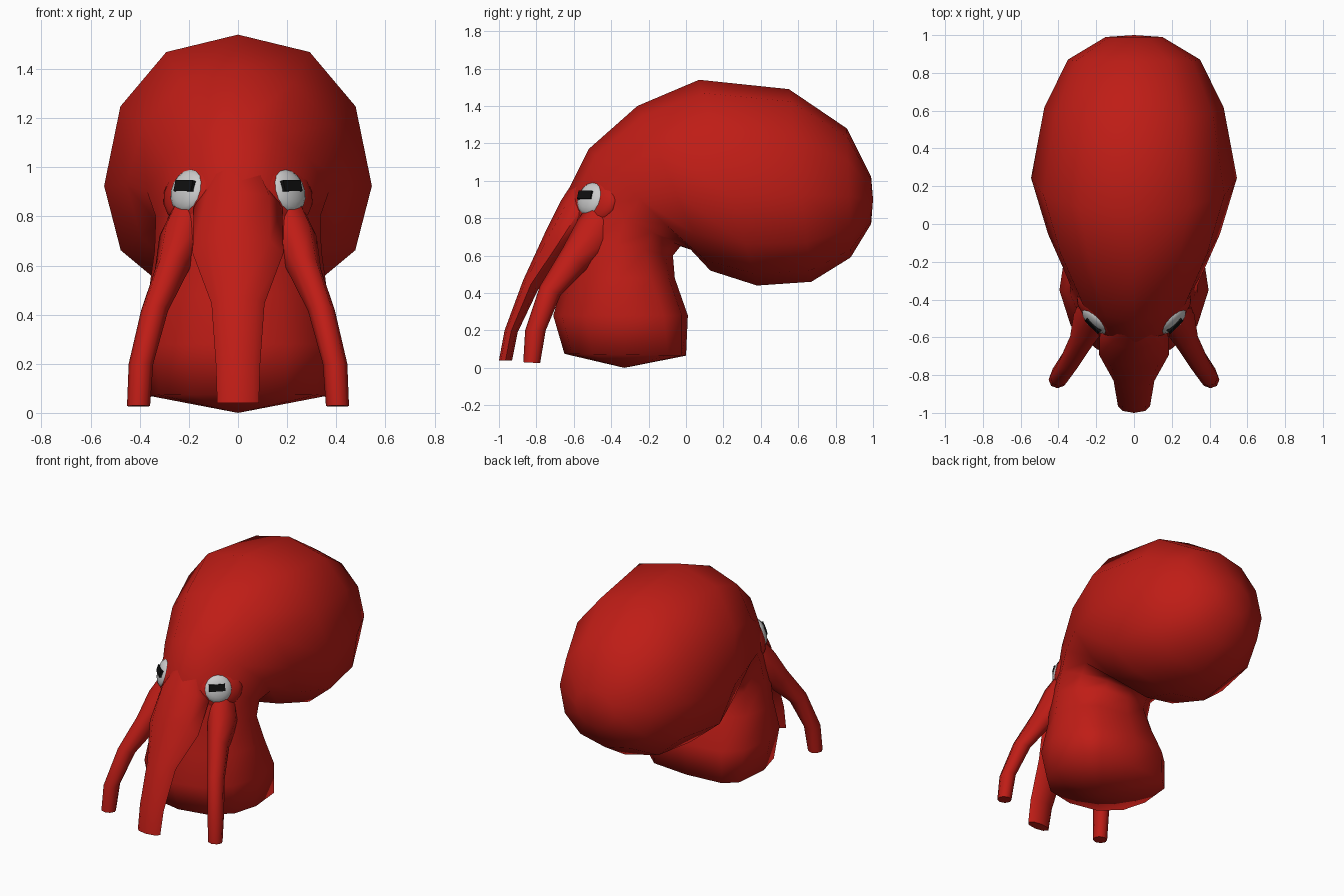
import bpy, bmesh
from math import sin, cos, pi, radians, copysign
from mathutils import Vector, Matrix

if "Cube" in bpy.data.objects:
    bpy.data.objects.remove(bpy.data.objects["Cube"])


def material(name, color):
    m = bpy.data.materials.new(name)
    m.diffuse_color = (*color, 1)
    m.use_nodes = True
    m.node_tree.nodes["Principled BSDF"].inputs["Base Color"].default_value = m.diffuse_color
    return m


RED = material("red skin", (0.52, 0.012, 0.008))
WHITE = material("eye white", (0.8, 0.8, 0.8))
BLACK = material("pupil black", (0.005, 0.005, 0.005))


def finish(name, bm, mat, angle):
    bmesh.ops.recalc_face_normals(bm, faces=bm.faces)
    mesh = bpy.data.meshes.new(name)
    bm.to_mesh(mesh)
    bm.free()
    mesh.materials.append(mat)
    ob = bpy.data.objects.new(name, mesh)
    bpy.context.collection.objects.link(ob)
    bpy.context.view_layer.objects.active = ob
    ob.select_set(True)
    bpy.ops.object.shade_smooth_by_angle(angle=radians(angle))
    ob.select_set(False)
    return ob


def loft(name, rings, sides, start=None, end=None, angle=60):
    """Ring: outer y, z, inner y, z, centre x, half width,
    outer taper, outer squareness, inner squareness, sag."""
    bm = bmesh.new()
    loops = []
    for ring in rings:
        oy, oz, iy, iz, cx, hw, taper, sq_o, sq_i, sag = (tuple(ring) + (0,) * 4)[:10]
        my, mz = (oy + iy) / 2, (oz + iz) / 2
        loop = []
        for i in range(sides):
            a = 2 * pi * i / sides
            c, s = round(cos(a), 6), round(sin(a), 6)
            e = 1 - (sq_o if c > 0 else sq_i)
            c, s = copysign(abs(c) ** e, c), copysign(abs(s) ** e, s)
            x = cx + hw * s * (1 - taper * max(0, c))
            d = c - sag * sin(a) ** 4
            loop.append(bm.verts.new((x, my + (oy - my) * d, mz + (oz - mz) * d)))
        loops.append(loop)
    for p, q in zip(loops, loops[1:]):
        for i in range(sides):
            j = (i + 1) % sides
            bm.faces.new((p[i], p[j], q[j], q[i]))
    for loop, pole in ((loops[0], start), (loops[-1], end)):
        if pole:
            v = bm.verts.new(pole)
            for i in range(sides):
                bm.faces.new((loop[i], loop[(i + 1) % sides], v))
        else:
            bm.faces.new(loop)
    return finish(name, bm, RED, angle)


# Skirt, head and mantle as one bent bulb
loft("body_and_mantle", [
    (-0.65, 0.075, 0.00, 0.065, 0, 0.365, 0, 0.08, 0.5),
    (-0.71, 0.28, 0.01, 0.28, 0, 0.395, 0.05, 0.05, 0.35),
    (-0.65, 0.48, -0.06, 0.48, 0, 0.365, 0.05, 0, 0.2),
    (-0.66, 0.72, -0.07, 0.60, 0, 0.34, 0.12),
    (-0.63, 0.95, -0.03, 0.65, 0, 0.335, 0.3),
    (-0.52, 1.17, 0.03, 0.63, 0, 0.37, 0.2),
    (-0.26, 1.40, 0.13, 0.52, 0, 0.455, 0.05, 0.05, 0.05, 0.06),
    (0.07, 1.54, 0.38, 0.44, 0, 0.545, 0, 0.1, 0.08, 0.12),
    (0.55, 1.49, 0.67, 0.46, 0, 0.475, 0, 0.1, 0.1, 0.1),
    (0.86, 1.28, 0.88, 0.59, 0, 0.35, 0, 0.08, 0.1, 0.05),
    (0.99, 1.02, 0.99, 0.77, 0, 0.15),
], 12, start=(0, -0.33, 0), end=(0, 1.0, 0.9), angle=85)

# Front arm, flowing out of the face
loft("front_arm", [
    (-1.00, 0.04, -0.93, 0.04, 0, 0.085),
    (-0.97, 0.20, -0.90, 0.19, 0, 0.09),
    (-0.87, 0.47, -0.79, 0.42, 0, 0.108),
    (-0.755, 0.72, -0.63, 0.58, 0, 0.185),
    (-0.665, 0.90, -0.46, 0.80, 0, 0.18),
    (-0.56, 1.06, -0.40, 0.98, 0, 0.08),
], 8)


# Eye frame: nearly flat discs facing outward, forward and a little up
def eye_frame(side):
    n = Vector((side * 0.68, -0.68, 0.27)).normalized()
    right = Vector((0, 0, 1)).cross(n).normalized()
    m = Matrix((right, n.cross(right), n)).transposed().to_4x4()
    m.translation = (side * 0.202, -0.508, 0.902)
    return m


def ball(name, frame, offset, size, mat):
    bm = bmesh.new()
    bmesh.ops.create_uvsphere(bm, u_segments=16, v_segments=10, radius=1)
    bm.transform(frame @ Matrix.Translation((0, 0, offset)) @ Matrix.Diagonal((*size, 1)))
    finish(name, bm, mat, 60)


for s, label in ((-1, "left"), (1, "right")):
    # Side arm, rising into the eye socket
    loft(label + "_arm", [
        (-0.87, 0.03, -0.78, 0.025, s * 0.405, 0.047),
        (-0.86, 0.20, -0.75, 0.20, s * 0.395, 0.05),
        (-0.78, 0.44, -0.67, 0.39, s * 0.34, 0.055),
        (-0.66, 0.64, -0.53, 0.53, s * 0.268, 0.07),
        (-0.58, 0.79, -0.38, 0.65, s * 0.22, 0.10),
        (-0.48, 0.93, -0.32, 0.80, s * 0.17, 0.08),
    ], 8)
    # Eye socket, eyeball and slot pupil
    f = eye_frame(s)
    ball(label + "_eye_socket", f, -0.035, (0.165, 0.135, 0.06), RED)
    ball(label + "_eyeball", f, 0.0, (0.092, 0.092, 0.042), WHITE)
    bm = bmesh.new()
    bmesh.ops.create_cube(bm, size=1)
    bm.transform(f @ Matrix.Translation((-s * 0.01, 0.012, 0.027))
                 @ Matrix.Diagonal((0.1, 0.045, 0.036, 1)))
    finish(label + "_pupil", bm, BLACK, 30)
